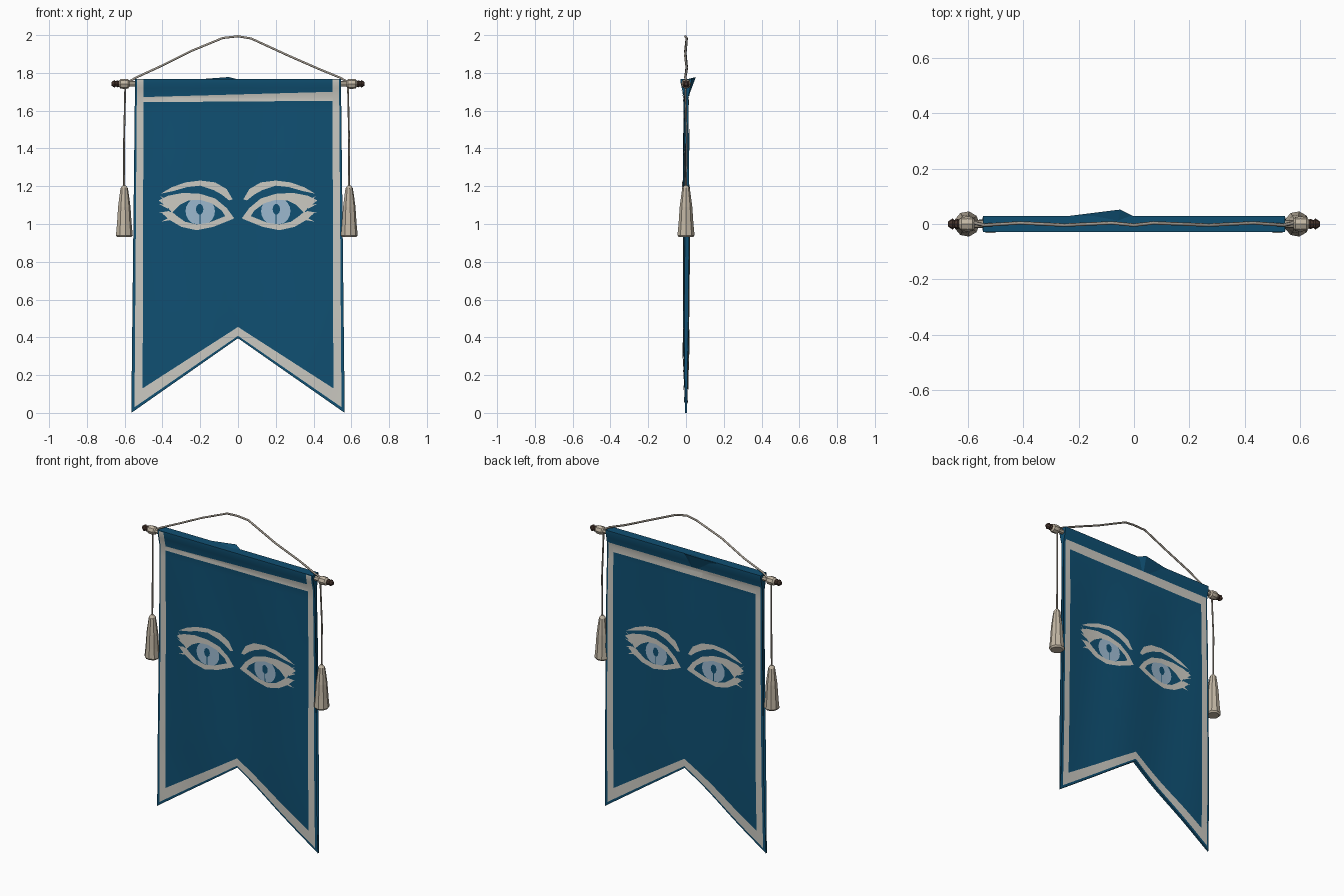
import bpy, bmesh, math
from mathutils import Matrix, Vector

if "Cube" in bpy.data.objects:
    bpy.data.objects.remove(bpy.data.objects["Cube"])


def material(name, rgb):
    m = bpy.data.materials.new(name)
    m.diffuse_color = (*rgb, 1)
    m.use_nodes = True
    m.node_tree.nodes["Principled BSDF"].inputs["Base Color"].default_value = m.diffuse_color
    return m


BLUE = material("deep blue cloth", (0.005, 0.08, 0.17))
PALE = material("pale trim", (0.60, 0.59, 0.54))
IRIS = material("light blue iris", (0.33, 0.48, 0.62))
BEIGE = material("beige tassel", (0.54, 0.47, 0.37))
CORD = material("grey cord", (0.36, 0.32, 0.27))
WOOD = material("dark wood", (0.07, 0.04, 0.03))


def finish(bm, name, mat, smooth=None):
    me = bpy.data.meshes.new(name)
    bm.to_mesh(me)
    bm.free()
    me.materials.append(mat)
    ob = bpy.data.objects.new(name, me)
    bpy.context.collection.objects.link(ob)
    if smooth:
        bpy.ops.object.select_all(action='DESELECT')
        ob.select_set(True)
        bpy.context.view_layer.objects.active = ob
        bpy.ops.object.shade_smooth_by_angle(angle=math.radians(smooth))
    return ob


# Cloth surface: soft vertical folds, wedge-shaped hem at the top
def surface(x, z, side, off):
    fade = min(1, max(0, (1.72 - z) / 0.4))
    wave = 0.006 * math.sin(11 * x + 1.2 * z) * fade * min(1, z / 0.3)
    hem = min(1, max(0, (z - 1.67) / 0.08))
    thick = 0.005 + 0.006 * min(1, z / 0.5) + 0.018 * hem
    return wave + side * (thick + off)


def sheet(outline):
    """Flat outline in x-z, cut into the grid that carries the folds."""
    bm = bmesh.new()
    bm.faces.new([bm.verts.new((x, 0, z)) for x, z in outline])
    bmesh.ops.triangulate(bm, faces=bm.faces[:])
    cuts = [((i * 0.06, 0, 0), (1, 0, 0)) for i in range(-9, 10)]
    cuts += [((0, 0, i * 0.1), (0, 0, 1)) for i in range(1, 17)]
    cuts += [((0, 0, z), (0, 0, 1)) for z in (1.67, 1.72, 1.75)]
    for co, no in cuts:
        bmesh.ops.bisect_plane(bm, geom=bm.verts[:] + bm.edges[:] + bm.faces[:],
                               plane_co=co, plane_no=no, dist=1e-5)
    return bm


def patch(name, outline, side, off, mat):
    """Thin cloth patch following the front (-1) or back (1) surface."""
    bm = sheet(outline)
    for v in bm.verts:
        v.co.y = surface(v.co.x, v.co.z, side, off)
    bm.normal_update()
    bmesh.ops.reverse_faces(bm, faces=[f for f in bm.faces if f.normal.y * side < 0])
    return finish(bm, name, mat, 30)


# Swallow-tailed cloth with both sides and rim
half = [(0.565, 0.0), (0.535, 0.4), (0.543, 1.0), (0.545, 1.768)]
outline = [(0, 0.395)] + half + [(-x, z) for x, z in reversed(half)]
bm = sheet(outline)
back = bmesh.ops.extrude_face_region(bm, geom=bm.faces[:], use_keep_orig=True)["geom"]
back = {g for g in back if isinstance(g, bmesh.types.BMVert)}
for v in bm.verts:
    v.co.y = surface(v.co.x, v.co.z, 1 if v in back else -1, 0)
bmesh.ops.recalc_face_normals(bm, faces=bm.faces[:])
finish(bm, "banner_cloth", BLUE, 30)

# Creased fold behind the top hem
bm = bmesh.new()
pts = [(-0.26, 0.026, 1.762), (-0.05, 0.052, 1.778), (0.0, 0.027, 1.766),
       (-0.06, 0.012, 1.67), (-0.06, 0.0, 1.765)]
bmesh.ops.convex_hull(bm, input=[bm.verts.new(p) for p in pts])
finish(bm, "hem_fold", BLUE)

# Eye outlines, as distance from the centre line and height
BROW = [(.41, 1.16), (.35, 1.195), (.28, 1.22), (.20, 1.23), (.12, 1.22), (.06, 1.185),
        (.028, 1.13), (.048, 1.125), (.085, 1.155), (.13, 1.18), (.20, 1.203), (.27, 1.195),
        (.34, 1.175)]
UPPER = [(.42, 1.125), (.37, 1.15), (.29, 1.165), (.20, 1.16), (.12, 1.135), (.06, 1.085),
         (.02, 1.03), (.055, 1.02), (.085, 1.07), (.14, 1.11), (.20, 1.128), (.26, 1.125),
         (.31, 1.10), (.35, 1.06), (.37, 1.085)]
LOWER = [(.40, 1.055), (.36, 1.02), (.30, .985), (.22, .967), (.13, .985), (.03, 1.025),
         (.06, 1.045), (.11, 1.025), (.16, 1.005), (.22, .998), (.28, 1.012), (.32, 1.04),
         (.35, 1.065)]


def ellipse(cx, cz, rx, rz, n, lo, hi):
    return [(cx + rx * math.cos(2 * math.pi * i / n),
             min(hi, max(lo, cz + rz * math.sin(2 * math.pi * i / n)))) for i in range(n)]


TRIM = [(0, .455), (0, .408), (.548, .03), (.526, .4), (.533, 1.0), (.535, 1.765),
        (.50, 1.765), (.505, .13)]

for side, face in ((-1, "front"), (1, "back")):
    top = 1.765 if side < 0 else 1.69
    for sx, hand in ((-1, "left"), (1, "right")):
        def put(part, shape, off, mat):
            patch(f"{face}_{hand}_{part}", [(sx * x, z) for x, z in shape], side, off, mat)
        put("trim", [(x, min(z, top)) for x, z in TRIM], 0.003, PALE)
        put("brow", BROW, 0.003, PALE)
        put("upper_lid", UPPER, 0.005, PALE)
        put("lower_lid", LOWER, 0.005, PALE)
        put("iris", ellipse(.20, 1.068, .078, .075, 20, 1.0, 1.13), 0.003, IRIS)
        put("pupil", ellipse(.203, 1.078, .02, .028, 10, 0, 2), 0.006, BLUE)
        put("pupil_line", [(.199, 1.0), (.205, 1.0), (.205, 1.06), (.199, 1.06)], 0.006, BLUE)
        # Lashes fanning from the outer corner
        for i in range(4):
            a = math.radians(-25 + 25 * i)
            bx, bz = .355 + .008 * i, 1.03 + .03 * i
            ex, ez = bx + .055 * math.cos(a), bz + .04 * math.sin(a)
            put(f"lash_{i}", [(bx, bz - .009), (ex, ez), (bx, bz + .009)], 0.004, PALE)
    # Top band of the trim, slightly skewed on the front
    z = (1.645, 1.652, 1.70, 1.672) if side < 0 else (1.635, 1.635, 1.69, 1.69)
    patch(f"{face}_top_trim", [(-.502, z[0]), (.502, z[1]), (.502, z[2]), (-.502, z[3])],
          side, 0.004, PALE)


def lathe(name, profile, n, mat, place, smooth=None):
    """Turned shape around z from (radius, height) points, then placed."""
    bm = bmesh.new()
    rings = [[bm.verts.new((r * math.cos(2 * math.pi * i / n), r * math.sin(2 * math.pi * i / n), h))
              for i in range(n)] for r, h in profile]
    for a, b in zip(rings, rings[1:]):
        for i in range(n):
            bm.faces.new((a[i], a[(i + 1) % n], b[(i + 1) % n], b[i]))
    bm.faces.new(rings[0])
    bm.faces.new(rings[-1])
    bmesh.ops.recalc_face_normals(bm, faces=bm.faces[:])
    bm.transform(place)
    return finish(bm, name, mat, smooth)


def cord(name, points, radius, mat):
    cu = bpy.data.curves.new(name, 'CURVE')
    cu.dimensions = '3D'
    cu.bevel_depth = radius
    cu.bevel_resolution = 1
    cu.use_fill_caps = True
    sp = cu.splines.new('POLY')
    sp.points.add(len(points) - 1)
    for p, co in zip(sp.points, points):
        p.co = (*co, 1)
    cu.materials.append(mat)
    ob = bpy.data.objects.new(name, cu)
    bpy.context.collection.objects.link(ob)


# Rod, end wraps, finials, strings and tassels
for sx, hand, tx in ((-1, "left", -0.603), (1, "right", 0.588)):
    along = Matrix.Translation((0, 0, 1.742)) @ Matrix.Rotation(sx * math.pi / 2, 4, 'Y')
    lathe(hand + "_rod", [(.015, 0), (.015, .60)], 8, BEIGE, along, 40)
    lathe(hand + "_rod_wrap", [(.016, .575), (.025, .582), (.027, .60), (.025, .622), (.014, .632)],
          8, BEIGE, along)
    lathe(hand + "_finial", [(.012, .625), (.019, .637), (.014, .647), (.02, .655), (.009, .67)],
          8, WOOD, along)
    cord(hand + "_tassel_string", [(tx * .99, -.004, 1.73), (tx, .004, 1.45), (tx, 0, 1.18)], .005, CORD)
    lathe(hand + "_tassel", [(.008, 1.205), (.02, 1.19), (.026, 1.15), (.034, 1.09), (.04, 1.0),
                             (.046, .94), (.038, .93)], 9, BEIGE, Matrix.Translation((tx, 0, 0)))

# Hanging cord with a slight twist
path = [(-.575, 1.755), (-.54, 1.775), (-.41, 1.835), (-.25, 1.915), (-.08, 1.985), (0, 1.994),
        (.07, 1.982), (.27, 1.89), (.43, 1.82), (.54, 1.775), (.575, 1.755)]
cord("hanging_cord", [(x, .004 * (-1) ** i, z) for i, (x, z) in enumerate(path)], .006, CORD)
